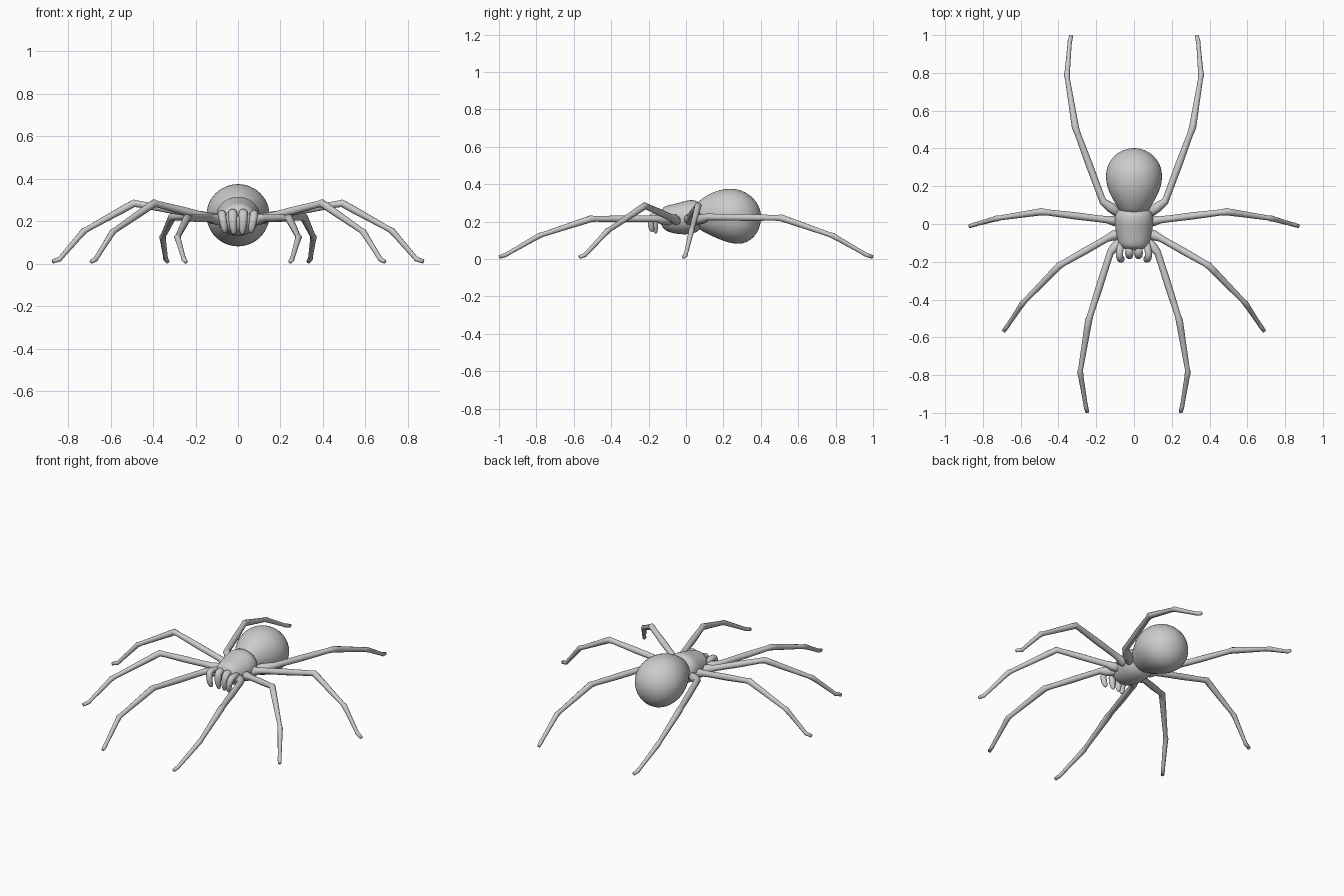
import bpy, bmesh, math
from mathutils import Vector

if "Cube" in bpy.data.objects:
    bpy.data.objects.remove(bpy.data.objects["Cube"])


def finish(bm, name, mirror=False, subdiv=0):
    bmesh.ops.recalc_face_normals(bm, faces=bm.faces)
    mesh = bpy.data.meshes.new(name)
    bm.to_mesh(mesh)
    bm.free()
    mesh.shade_smooth()
    ob = bpy.data.objects.new(name, mesh)
    bpy.context.collection.objects.link(ob)
    if mirror:
        ob.modifiers.new("Mirror", 'MIRROR').use_mirror_merge = False
    if subdiv:
        m = ob.modifiers.new("Smooth", 'SUBSURF')
        m.levels = m.render_levels = subdiv
    return ob


def skin(bm, rings, start, end):
    """Bridge rings of points and close both ends to a point."""
    loops = [[bm.verts.new(p) for p in r] for r in rings]
    n = len(loops[0])
    for a, b in zip(loops, loops[1:]):
        for i in range(n):
            j = (i + 1) % n
            bm.faces.new((a[i], a[j], b[j], b[i]))
    for loop, tip in ((loops[0], start), (loops[-1], end)):
        v = bm.verts.new(tip)
        for i in range(n):
            bm.faces.new((loop[i], loop[(i + 1) % n], v))


def body(name, sections, y0, y1, sides=24):
    """Loft along y; sections are (y, bottom z, top z, half width)."""
    bm = bmesh.new()
    rings = []
    for y, lo, hi, w in sections:
        rings.append([(w * math.cos(2 * math.pi * i / sides), y,
                       (lo + hi) / 2 + (hi - lo) / 2 * math.sin(2 * math.pi * i / sides))
                      for i in range(sides)])
    mid = lambda s: (s[1] + s[2]) / 2
    skin(bm, rings, (0, y0, mid(sections[0])), (0, y1, mid(sections[-1])))
    return finish(bm, name, subdiv=1)


def limb(name, pts, sides=10, subdiv=0):
    """Tube through (x, y, z, radius) points, mirrored to the other side."""
    bm = bmesh.new()
    P = [Vector(p[:3]) for p in pts]
    rings = []
    for k, p in enumerate(P):
        d_in = (p - P[max(k - 1, 0)]).normalized()
        d_out = (P[min(k + 1, len(P) - 1)] - p).normalized()
        t = (d_in + d_out).normalized()
        u = t.cross(Vector((1, 0, 0) if abs(t.x) < 0.75 and subdiv else (0, 0, 1))).normalized()
        v = t.cross(u)
        r = pts[k][3]
        rings.append([p + r * (u * math.cos(a) + v * math.sin(a))
                      for a in (2 * math.pi * i / sides for i in range(sides))])
    skin(bm, rings, P[0], P[-1])
    return finish(bm, name, mirror=True, subdiv=subdiv)


def leg(name, root, hip, knee, ankle, heel, toe):
    """Leg with a bulbous hip, slightly swollen joints and a small flared foot."""
    root, hip, knee, ankle, heel, toe = map(Vector, (root, hip, knee, ankle, heel, toe))
    at = lambda a, b, f, r: (*a.lerp(b, f), r)
    limb(name, [(*root, .022), at(root, hip, .6, .027), (*hip, .019),
                at(hip, knee, .15, .018), at(hip, knee, .5, .019), at(hip, knee, .92, .016),
                (*knee, .019), at(knee, ankle, .15, .018), at(knee, ankle, .93, .013),
                (*ankle, .016), at(ankle, heel, .15, .014), at(ankle, heel, .9, .011),
                (*heel, .012), (*toe, .010)])


# Abdomen and head section
body("abdomen", [(.045, .20, .27, .04), (.06, .165, .305, .07), (.10, .14, .335, .095),
                 (.15, .117, .362, .125), (.20, .095, .376, .145), (.25, .081, .379, .152),
                 (.30, .079, .369, .146), (.345, .098, .342, .122), (.38, .135, .303, .084),
                 (.397, .18, .265, .042)], .035, .403)
body("head_section", [(-.135, .19, .25, .045), (-.125, .165, .278, .068), (-.10, .145, .288, .085),
                      (-.05, .133, .298, .095), (0, .13, .313, .104), (.04, .135, .32, .104),
                      (.07, .15, .305, .09), (.09, .18, .27, .06)], -.142, .10)

# Four leg pairs, front to back
leg("front_leg", (.06, -.08, .20), (.125, -.15, .215), (.24, -.51, .215),
    (.285, -.785, .125), (.255, -.965, .022), (.247, -.998, .011))
leg("second_leg", (.06, -.04, .20), (.14, -.075, .22), (.395, -.22, .285),
    (.59, -.42, .15), (.67, -.54, .022), (.69, -.568, .011))
leg("third_leg", (.06, .01, .20), (.14, .022, .225), (.49, .065, .285),
    (.725, .03, .155), (.84, -.002, .022), (.873, -.012, .011))
leg("rear_leg", (.06, .04, .20), (.165, .12, .225), (.31, .51, .22),
    (.355, .785, .125), (.34, .965, .022), (.332, .998, .011))

# Feelers and fangs curling down from the face
limb("feeler", [(.065, -.09, .22, .02), (.078, -.15, .24, .021), (.076, -.18, .235, .021),
                (.07, -.19, .20, .02), (.064, -.185, .165, .018), (.06, -.178, .147, .010)], 8, 1)
limb("fang", [(.025, -.11, .23, .02), (.025, -.145, .245, .024), (.025, -.165, .23, .024),
              (.024, -.168, .19, .022), (.021, -.165, .155, .016), (.018, -.16, .138, .008)], 8, 1)
